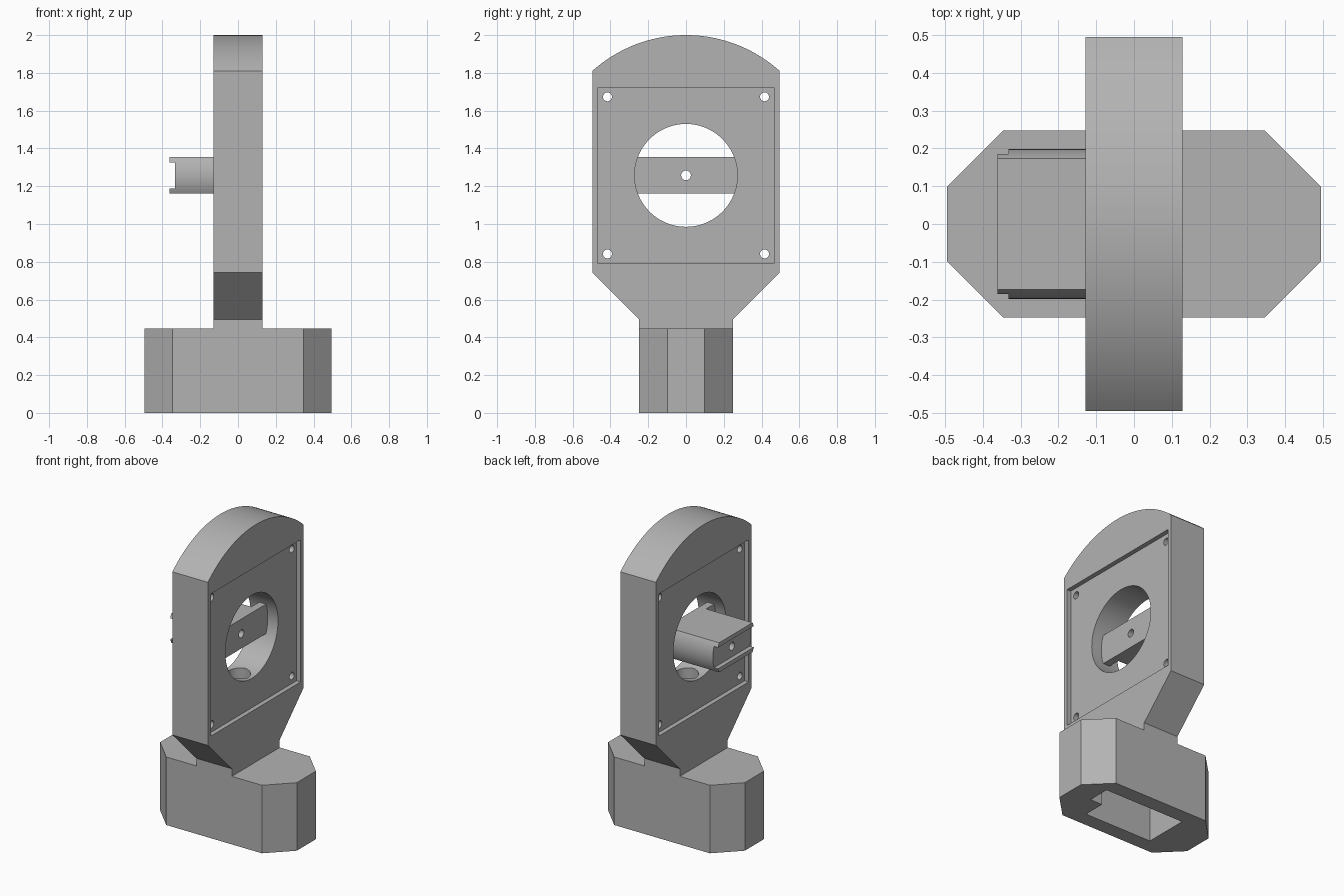
import bpy
import bmesh
import math

if "Cube" in bpy.data.objects:
    bpy.data.objects.remove(bpy.data.objects["Cube"], do_unlink=True)

S = 2 / 202        # millimetres to units
EYE = 127          # height of the bore centre

grey = bpy.data.materials.new("mid_grey")
grey.use_nodes = True
COLOUR = (0.45, 0.45, 0.45, 1)
grey.diffuse_color = COLOUR
grey.node_tree.nodes["Principled BSDF"].inputs["Base Color"].default_value = COLOUR


def prism(name, outline, start, end, axis):
    """Extrude an outline along x (outline is y, z) or along z (outline is x, y)."""
    bm = bmesh.new()

    def place(p, t):
        co = (t, p[0], p[1]) if axis == "x" else (p[0], p[1], t)
        return [c * S for c in co]

    ring_a = [bm.verts.new(place(p, start)) for p in outline]
    ring_b = [bm.verts.new(place(p, end)) for p in outline]
    bm.faces.new(ring_a)
    bm.faces.new(ring_b)
    n = len(outline)
    for i in range(n):
        j = (i + 1) % n
        bm.faces.new((ring_a[i], ring_a[j], ring_b[j], ring_b[i]))
    bmesh.ops.recalc_face_normals(bm, faces=bm.faces)
    mesh = bpy.data.meshes.new(name)
    bm.to_mesh(mesh)
    bm.free()
    mesh.materials.append(grey)
    obj = bpy.data.objects.new(name, mesh)
    bpy.context.collection.objects.link(obj)
    return obj


def rect(u, v, half_u, half_v):
    return [(u - half_u, v - half_v), (u + half_u, v - half_v),
            (u + half_u, v + half_v), (u - half_u, v + half_v)]


def arc(u, v, r, a, b, steps):
    return [(u + r * math.cos(a + (b - a) * i / steps),
             v + r * math.sin(a + (b - a) * i / steps)) for i in range(steps + 1)]


def circle(u, v, r, sides):
    return arc(u, v, r, 0, math.tau, sides)[:-1]


def flat_round(r, half_h):
    """Circle around the bore centre, cut flat above and below."""
    a = math.asin(half_h / r)
    return arc(0, EYE, r, -a, a, 16) + arc(0, EYE, r, math.pi - a, math.pi + a, 16)


def combine(obj, other, operation="DIFFERENCE"):
    mod = obj.modifiers.new("cut", "BOOLEAN")
    mod.operation = operation
    mod.solver = "EXACT"
    mod.object = other
    bpy.context.view_layer.objects.active = obj
    bpy.ops.object.modifier_apply(modifier=mod.name)
    bpy.data.objects.remove(other, do_unlink=True)


def smooth(obj):
    bpy.ops.object.select_all(action="DESELECT")
    obj.select_set(True)
    bpy.context.view_layer.objects.active = obj
    bpy.ops.object.shade_smooth_by_angle(angle=math.radians(30))


# Base block with chamfered corners
half = [(50, -10), (50, 10), (35, 25)]
base = prism("base", half + [(-35, 25)] + [(-x, -y) for x, y in half] + [(35, -25)], 0, 45, "z")

# Stepped pocket under the base
pocket = [(-25, -15), (25, -15), (25, 0), (34, 0), (34, 15), (-25, 15)]
combine(base, prism("pocket", pocket, -5, 35, "z"))

# Upright housing with arched top and tapered neck
spread = math.asin(50 / 75)
crown = arc(0, EYE, 75, math.pi / 2 - spread, math.pi / 2 + spread, 48)
housing = prism("housing", [(-25, 45), (25, 45), (25, 50), (50, 75)] + crown
                + [(-50, 75), (-25, 50)], -13, 13, "x")

# Shallow square recess on both faces
for side in (-1, 1):
    combine(housing, prism("recess", rect(0, EYE, 47, 47), side * 10, side * 16, "x"))

# Large bore and corner screw holes
combine(housing, prism("bore", circle(0, EYE, 27.5, 96), -20, 20, "x"))
for u in (-42, 42):
    for v in (-42, 42):
        combine(housing, prism("screw", circle(u, EYE + v, 2.4, 24), -20, 20, "x"))

# Cable channel from the pocket up to the bore
for part in (base, housing):
    combine(part, prism("channel", circle(0, 0, 7.5, 48), 30, 110, "z"))

# Cross bar in the bore carrying the protruding post
bar = prism("cross_bar_and_post", flat_round(27.5, 9.75), -2.5, 2.5, "x")
combine(bar, prism("post", flat_round(20, 9.75), 0, -36.5, "x"), "UNION")

# Slot across the post end, leaving a lip above and below
combine(bar, prism("slot", rect(0, EYE, 30, 7), -33.6, -40, "x"))
combine(bar, prism("shaft_hole", circle(0, EYE, 2.6, 24), -50, 10, "x"))

for part in (base, housing, bar):
    smooth(part)
